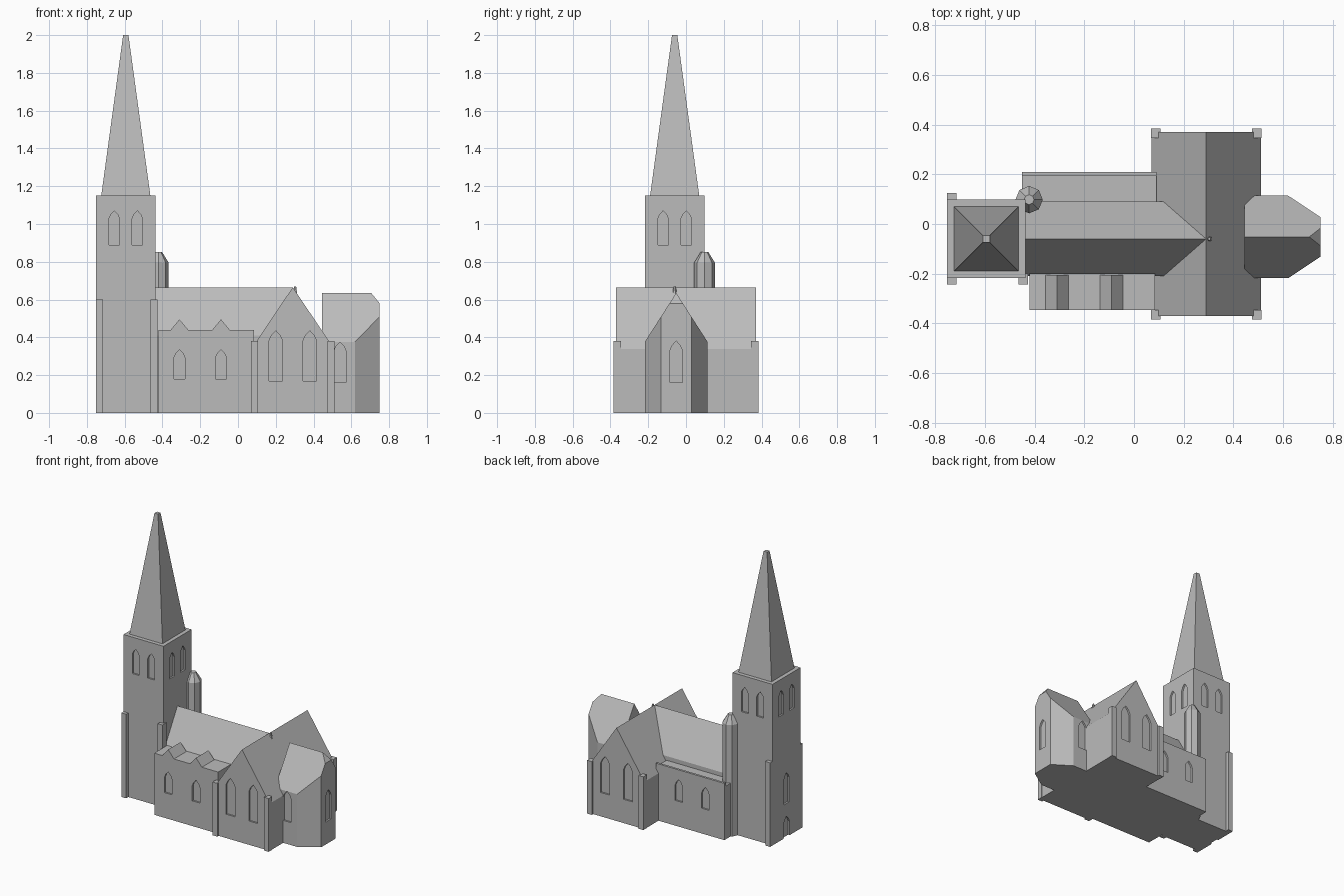
import bpy, bmesh, math
from mathutils import Vector, Matrix

if "Cube" in bpy.data.objects:
    bpy.data.objects.remove(bpy.data.objects["Cube"])

stone = bpy.data.materials.new("grey stone")
stone.diffuse_color = (0.5, 0.5, 0.5, 1)
stone.use_nodes = True
stone.node_tree.nodes["Principled BSDF"].inputs["Base Color"].default_value = stone.diffuse_color


def finish(name, bm):
    bmesh.ops.recalc_face_normals(bm, faces=bm.faces)
    me = bpy.data.meshes.new(name)
    bm.to_mesh(me)
    bm.free()
    me.materials.append(stone)
    ob = bpy.data.objects.new(name, me)
    bpy.context.collection.objects.link(ob)
    return ob


def prism(bm, pts, offset):
    """Extrude a closed polygon of 3D points by an offset."""
    f = bm.faces.new([bm.verts.new(p) for p in pts])
    r = bmesh.ops.extrude_face_region(bm, geom=[f])
    vs = [v for v in r["geom"] if isinstance(v, bmesh.types.BMVert)]
    bmesh.ops.translate(bm, verts=vs, vec=Vector(offset))


def add_box(bm, x0, x1, y0, y1, z0, z1):
    prism(bm, [(x0, y0, z0), (x1, y0, z0), (x1, y1, z0), (x0, y1, z0)], (0, 0, z1 - z0))


def boxes(name, dims):
    bm = bmesh.new()
    for d in dims:
        add_box(bm, *d)
    return finish(name, bm)


def frustum(bm, x, y, z0, z1, r0, r1, n, turn):
    bmesh.ops.create_cone(bm, cap_ends=True, segments=n, radius1=r0, radius2=r1, depth=z1 - z0,
                          matrix=Matrix.Translation((x, y, (z0 + z1) / 2)) @ Matrix.Rotation(turn, 4, 'Z'))


def carve(ob, windows, depth=0.012):
    """Recess pointed windows: (x, y, direction, width, sill, top)."""
    bm = bmesh.new()
    for x, y, d, w, z0, z1 in windows:
        n = Vector(d)
        t = Vector((-n.y, n.x, 0))
        spring = z1 - w * 0.75
        outline = [(-w / 2, z0), (w / 2, z0), (w / 2, spring), (w * 0.32, spring + w * 0.4),
                   (0, z1), (-w * 0.32, spring + w * 0.4), (-w / 2, spring)]
        base = Vector((x, y, 0)) - n * depth
        prism(bm, [base + t * a + Vector((0, 0, z)) for a, z in outline], n * (depth + 0.03))
    cutter = finish("window_cutter", bm)
    cutter.hide_render = True
    m = ob.modifiers.new("windows", 'BOOLEAN')
    m.object, m.operation, m.solver = cutter, 'DIFFERENCE', 'EXACT'
    dg = bpy.context.evaluated_depsgraph_get()
    me = bpy.data.meshes.new_from_object(ob.evaluated_get(dg))
    ob.modifiers.clear()
    ob.data = me
    bpy.data.objects.remove(cutter)


S, N, E, W = (0, -1, 0), (0, 1, 0), (1, 0, 0), (-1, 0, 0)
CX, CY = -0.594, -0.06   # tower centre

# Tower with belfry openings, west window and door
tower = boxes("tower", [(-0.752, -0.436, -0.218, 0.098, 0, 1.15)])
openings = []
for o in (-0.061, 0.061):
    openings += [(CX + o, -0.218, S, 0.055, 0.89, 1.07), (CX + o, 0.098, N, 0.055, 0.89, 1.07),
                 (-0.436, CY + o, E, 0.055, 0.89, 1.07), (-0.752, CY + o, W, 0.055, 0.89, 1.07)]
openings += [(-0.752, CY, W, 0.06, 0.24, 0.46), (-0.752, CY, W, 0.07, -0.02, 0.15)]
carve(tower, openings)

# Tower corner buttresses
boxes("tower_buttresses", [(-0.752, -0.714, 0.08, 0.125, 0, 0.6),
                           (-0.752, -0.714, -0.243, -0.2, 0, 0.6),
                           (-0.464, -0.426, -0.243, -0.2, 0, 0.6)])

# Spire
bm = bmesh.new()
frustum(bm, CX, CY, 1.15, 2.0, 0.13 * math.sqrt(2), 0.014 * math.sqrt(2), 4, math.pi / 4)
finish("spire", bm)

# Octagonal stair turret with cap
bm = bmesh.new()
frustum(bm, -0.422, 0.098, 0, 0.795, 0.055, 0.055, 8, 0)
frustum(bm, -0.422, 0.098, 0.795, 0.852, 0.055, 0.02, 8, 0)
finish("stair_turret", bm)

# Nave with gabled roof
bm = bmesh.new()
prism(bm, [(-0.437, -0.21, 0), (-0.437, 0.09, 0), (-0.437, 0.09, 0.41),
           (-0.437, CY, 0.665), (-0.437, -0.21, 0.41)], (0.727, 0, 0))
finish("nave", bm)

# South aisle with two small cross gables
south = boxes("south_aisle", [(-0.42, 0.085, -0.345, -0.2, 0, 0.44)])
carve(south, [(x, -0.345, S, 0.06, 0.18, 0.335) for x in (-0.31, -0.09)])
bm = bmesh.new()
for x in (-0.31, -0.09):
    prism(bm, [(x - 0.046, -0.345, 0.44), (x + 0.046, -0.345, 0.44), (x, -0.345, 0.495)], (0, 0.14, 0))
finish("aisle_gables", bm)

# North aisle, flat roof behind a low parapet
north = boxes("north_aisle", [(-0.45, 0.09, 0.07, 0.21, 0, 0.38)])
carve(north, [(x, 0.21, N, 0.06, 0.18, 0.335) for x in (-0.30, -0.09)])
boxes("north_parapet", [(-0.45, 0.09, 0.194, 0.21, 0.38, 0.405)])

# Transept
bm = bmesh.new()
prism(bm, [(0.07, -0.37, 0), (0.51, -0.37, 0), (0.51, -0.37, 0.338),
           (0.29, -0.37, 0.665), (0.07, -0.37, 0.338)], (0, 0.74, 0))
transept = finish("transept", bm)
carve(transept, [(x, s * 0.37, (0, s, 0), 0.07, 0.17, 0.435) for x in (0.2, 0.38) for s in (-1, 1)])
boxes("transept_buttresses", [(x, x + 0.038, min(y, y + d), max(y, y + d), 0, 0.38)
                              for x in (0.068, 0.474) for y, d in ((-0.385, 0.04), (0.385, -0.04))])

# Small finial at the crossing
bm = bmesh.new()
frustum(bm, 0.303, CY, 0.63, 0.668, 0.012, 0.006, 6, 0)
finish("crossing_finial", bm)

# Apse: gabled body with the corners and ridge end cut off
AY = -0.052
bm = bmesh.new()
prism(bm, [(0.445, AY - 0.166, 0), (0.445, AY + 0.166, 0), (0.445, AY + 0.166, 0.376),
           (0.445, AY, 0.635), (0.445, AY - 0.166, 0.376)], (0.305, 0, 0))
for co, no in (((0.62, AY + 0.166, 0), (0.086, 0.13, 0)), ((0.62, AY - 0.166, 0), (0.086, -0.13, 0)),
               ((0.705, AY, 0.635), (0.055, 0, 0.045))):
    bmesh.ops.bisect_plane(bm, geom=bm.verts[:] + bm.edges[:] + bm.faces[:],
                           plane_co=co, plane_no=no, clear_outer=True)
    bmesh.ops.holes_fill(bm, edges=[e for e in bm.edges if e.is_boundary], sides=0)
apse = finish("apse", bm)
carve(apse, [(0.75, AY, E, 0.065, 0.16, 0.38), (0.54, AY - 0.166, S, 0.065, 0.16, 0.375),
             (0.54, AY + 0.166, N, 0.065, 0.16, 0.375)])
